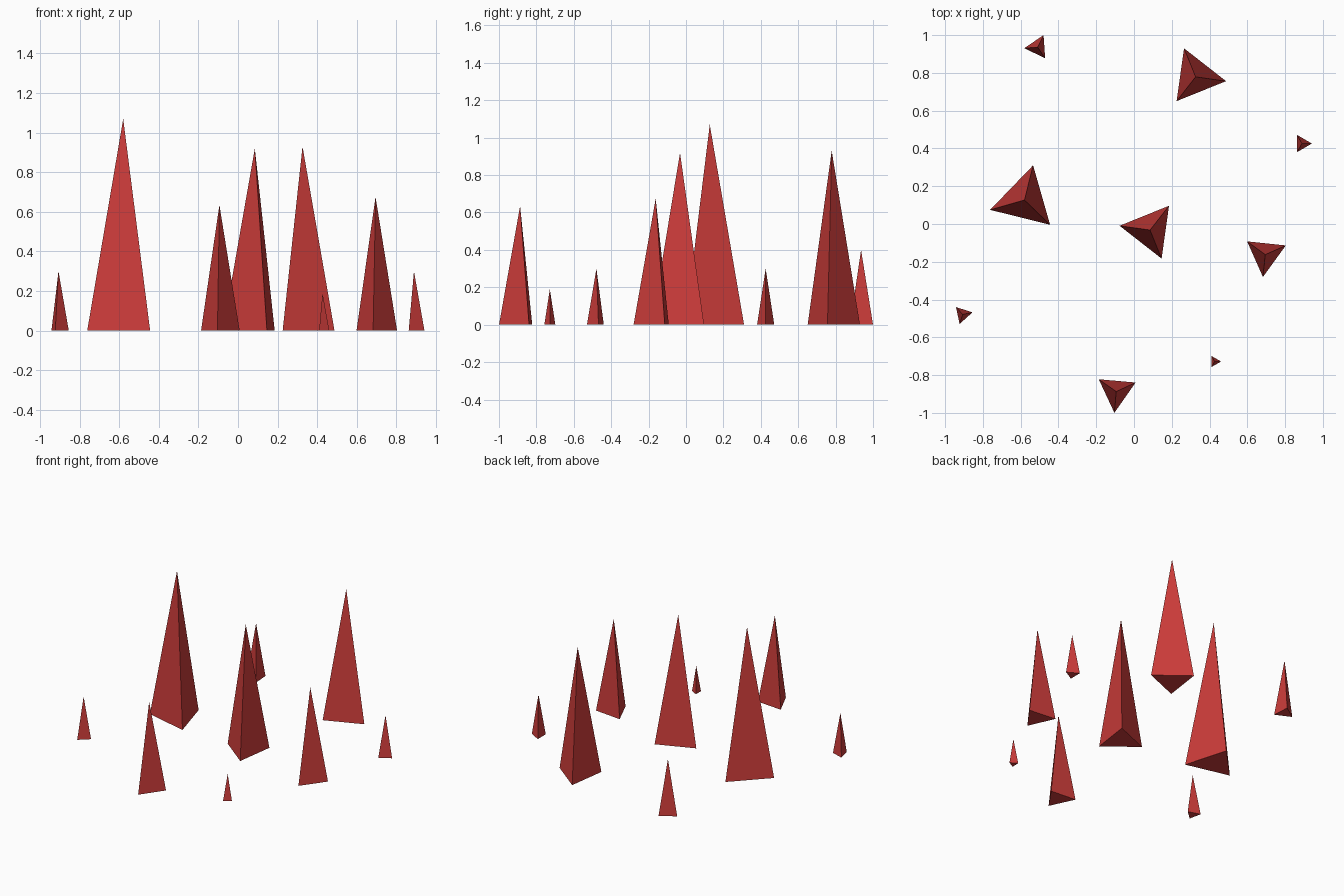
import bpy
from math import radians

if "Cube" in bpy.data.objects:
    bpy.data.objects.remove(bpy.data.objects["Cube"])

mat = bpy.data.materials.new("dark_red")
mat.diffuse_color = (0.6, 0.045, 0.042, 1)
mat.use_nodes = True
mat.node_tree.nodes["Principled BSDF"].inputs["Base Color"].default_value = mat.diffuse_color


def spike(x, y, radius, height, turn):
    """Three-sided pyramid on the ground; one base corner points at `turn` degrees from +x."""
    # the default cone's first corner points along +y
    bpy.ops.mesh.primitive_cone_add(vertices=3, radius1=radius, radius2=0, depth=height,
                                    location=(x, y, height / 2),
                                    rotation=(0, 0, radians(turn - 90)))
    obj = bpy.context.object
    obj.name = "spike"
    obj.data.materials.append(mat)


# x, y, base radius, height, turn
SPIKES = [
    (-0.58, 0.127, 0.189, 1.07, 76),      # tallest
    (0.326, 0.779, 0.163, 0.93, -8),
    (0.085, -0.032, 0.163, 0.92, 52),
    (0.695, -0.162, 0.119, 0.675, 24),
    (-0.094, -0.887, 0.113, 0.635, 25),
    (-0.51, 0.936, 0.071, 0.40, 64),
    (0.889, 0.426, 0.053, 0.30, 0),       # small ones
    (-0.907, -0.479, 0.053, 0.30, 12),
    (0.427, -0.728, 0.034, 0.19, 0),
]
for s in SPIKES:
    spike(*s)
